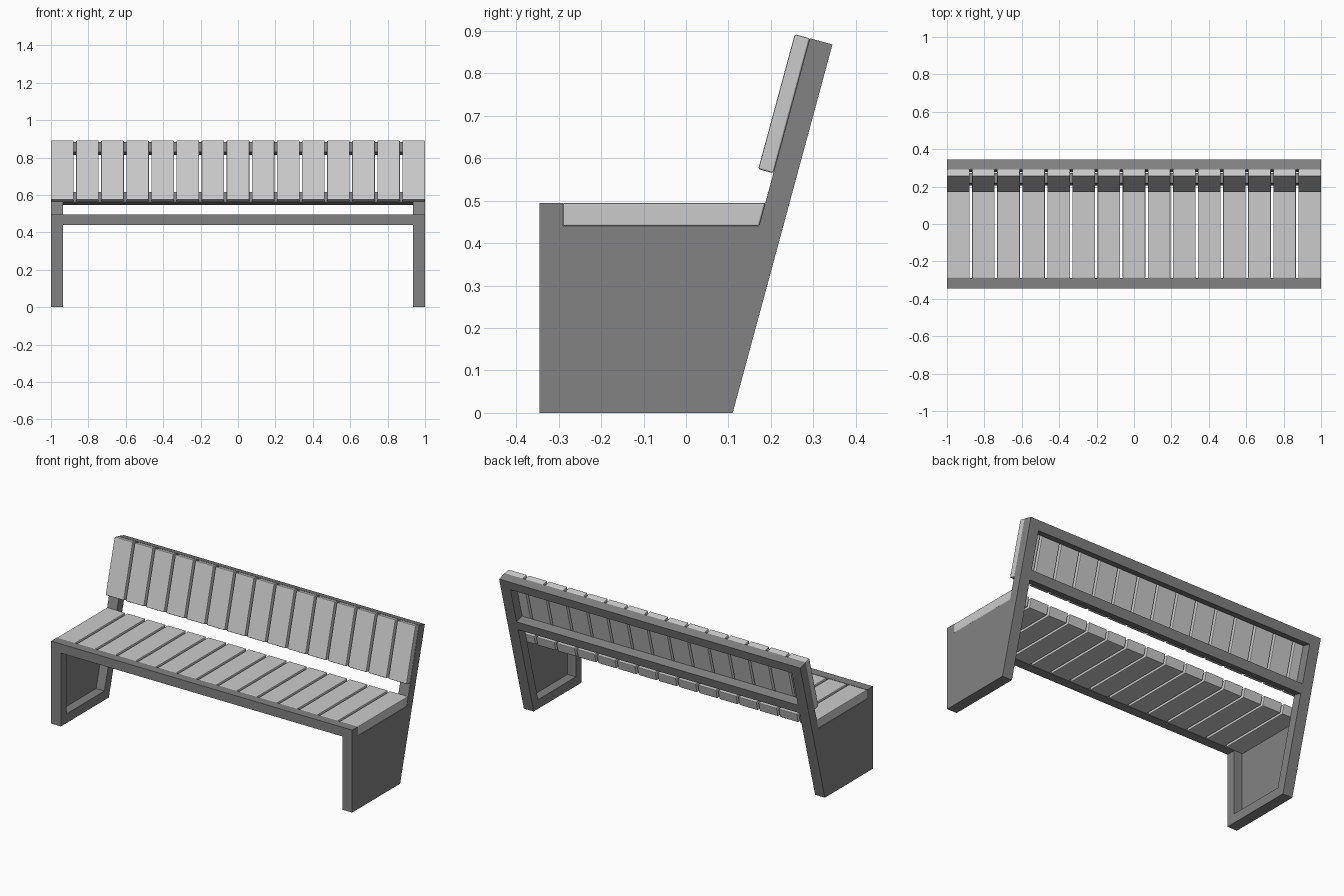
import bpy, bmesh
from mathutils import Vector

if "Cube" in bpy.data.objects:
    bpy.data.objects.remove(bpy.data.objects["Cube"])

HALF = 1.0       # half length of the bench
LEG_W = 0.065    # leg width along x
BAR = 0.055      # frame bar depth
SEAT_Z = 0.495
SEAT_B = SEAT_Z - BAR
FRONT = -0.345
COUNT, SLAT_W = 15, 0.121
PITCH = (2 * HALF - SLAT_W) / (COUNT - 1)

# Dark frame colour; the slats stay plain grey
DARK = bpy.data.materials.new("dark_frame")
DARK.diffuse_color = (0.225, 0.225, 0.225, 1)
DARK.use_nodes = True
DARK.node_tree.nodes["Principled BSDF"].inputs["Base Color"].default_value = DARK.diffuse_color

# Slanted back line: outer edge from floor to top
foot, top = Vector((0.11, 0.0)), Vector((0.345, 0.868))
along = (top - foot).normalized()
forward = Vector((-along.y, along.x))
LEN = (top - foot).length


def lean(s, t):
    """Point at distance s up the back line and t in front of it."""
    return foot + along * s + forward * t


def inner_y(z):
    """y of the front face of the back leg at height z."""
    p = foot + forward * BAR
    return p.x + (z - p.y) * along.x / along.y


def lean_bar(s0, s1, t0, t1):
    return [lean(s0, t0), lean(s1, t0), lean(s1, t1), lean(s0, t1)]


def prism(name, pts, x0, x1):
    """Extrude a (y, z) profile from x0 to x1."""
    bm = bmesh.new()
    face = bm.faces.new([bm.verts.new((x0, p[0], p[1])) for p in pts])
    ext = bmesh.ops.extrude_face_region(bm, geom=[face])
    bmesh.ops.translate(bm, vec=(x1 - x0, 0, 0),
                        verts=[v for v in ext["geom"] if isinstance(v, bmesh.types.BMVert)])
    bmesh.ops.recalc_face_normals(bm, faces=bm.faces[:])
    me = bpy.data.meshes.new(name)
    bm.to_mesh(me)
    bm.free()
    ob = bpy.data.objects.new(name, me)
    bpy.context.collection.objects.link(ob)
    return ob


def frame(name, pts, x0, x1, mirror=False):
    """Dark frame part, optionally mirrored to the other end."""
    ob = prism(name, pts, x0, x1)
    ob.data.materials.append(DARK)
    if mirror:
        ob.modifiers.new("Mirror", "MIRROR").use_axis[0] = True


def slats(name, pts):
    """Row of softly bevelled slats along x."""
    ob = prism(name, pts, -HALF, -HALF + SLAT_W)
    bev = ob.modifiers.new("Bevel", "BEVEL")
    bev.width, bev.segments = 0.004, 2
    arr = ob.modifiers.new("Array", "ARRAY")
    arr.count = COUNT
    arr.use_relative_offset = False
    arr.use_constant_offset = True
    arr.constant_offset_displace = (PITCH, 0, 0)


def rect(y0, y1, z0, z1):
    return [(y0, z0), (y1, z0), (y1, z1), (y0, z1)]


IN = HALF - LEG_W
POST = FRONT + BAR

# End frames: front leg, floor bar, leaning back leg
frame("front_leg", rect(FRONT, POST, 0, SEAT_Z), IN, HALF, True)
frame("floor_bar", [(POST, 0), (inner_y(0), 0), (inner_y(BAR), BAR), (POST, BAR)],
      IN, HALF, True)
frame("back_leg", [foot, top, lean(LEN, BAR), (inner_y(0), 0)], IN, HALF, True)

# Thin side panel flush with the outside
frame("side_panel", [(POST, BAR), (inner_y(BAR), BAR), (inner_y(SEAT_B), SEAT_B), (POST, SEAT_B)],
      HALF - 0.01, HALF, True)

# Long rails
frame("front_rail", rect(FRONT, POST, SEAT_B, SEAT_Z), -IN, IN)
frame("back_top_rail", lean_bar(LEN - BAR, LEN, 0, BAR), -IN, IN)
frame("back_lower_rail", lean_bar(0.567, 0.622, 0, BAR), -IN, IN)

# Seat and backrest slats
slats("seat_slats", [(POST, SEAT_B), (inner_y(SEAT_B), SEAT_B),
                     (inner_y(SEAT_Z), SEAT_Z), (POST, SEAT_Z)])
slats("back_slats", lean_bar(0.57, LEN, BAR, BAR + 0.037))
